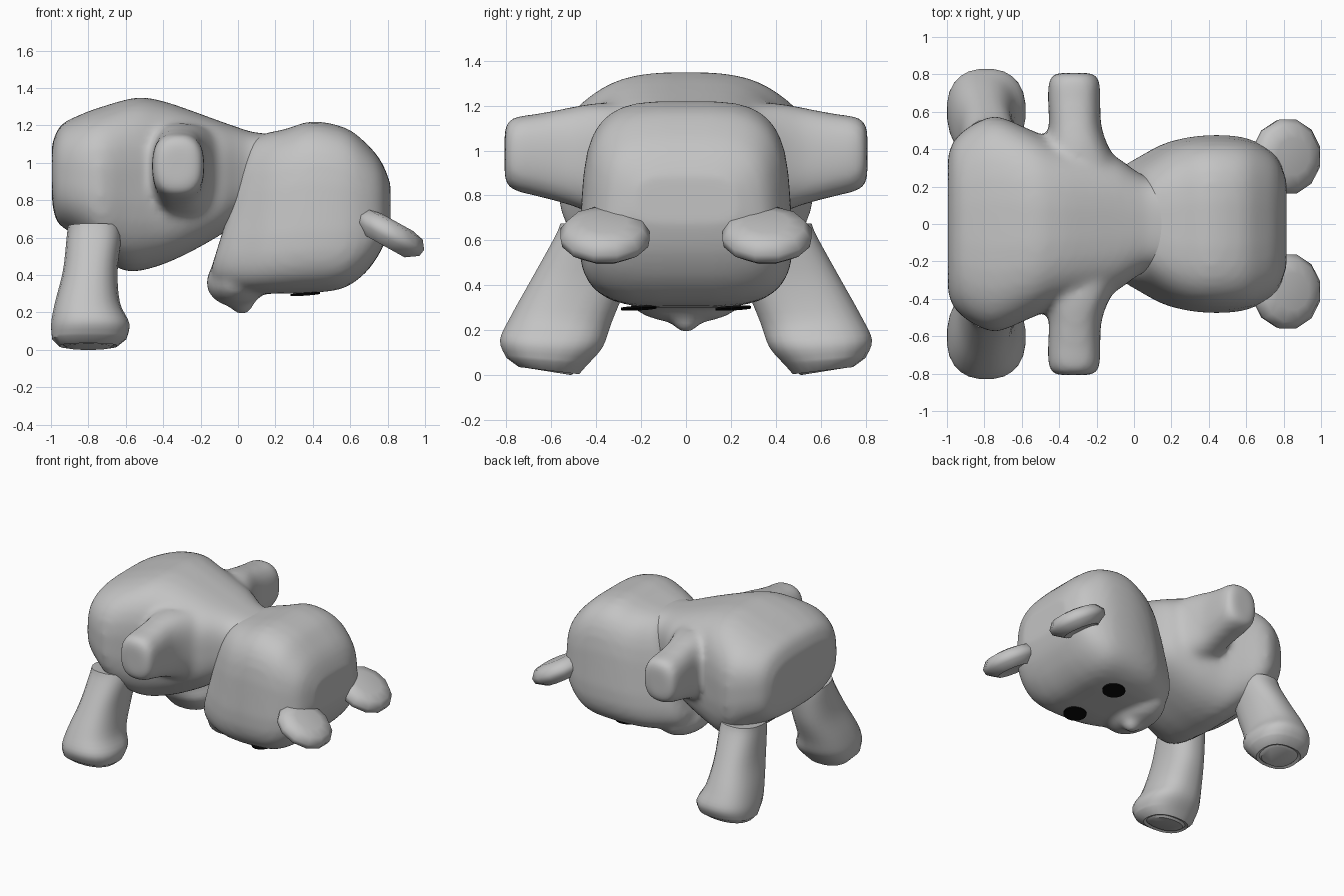
import bpy, bmesh, math
from mathutils import Vector

cube = bpy.data.objects.get("Cube")
if cube:
    bpy.data.objects.remove(cube, do_unlink=True)


def material(name, value):
    m = bpy.data.materials.new(name)
    m.use_nodes = True
    colour = (value, value, value, 1)
    m.diffuse_color = colour
    m.node_tree.nodes["Principled BSDF"].inputs["Base Color"].default_value = colour
    return m


GREY = material("plush grey", 0.55)
BLACK = material("eye black", 0.003)


def resample(rows, steps):
    """Smooth Catmull-Rom interpolation between section rows."""
    out = []
    for i in range(len(rows) - 1):
        p0, p1, p2 = rows[max(i - 1, 0)], rows[i], rows[i + 1]
        p3 = rows[min(i + 2, len(rows) - 1)]
        for k in range(steps):
            t = k / steps
            out.append([b + 0.5 * t * (c - a + t * (2*a - 5*b + 4*c - d + t * (3*(b - c) + d - a)))
                        for a, b, c, d in zip(p0, p1, p2, p3)])
    return out + [list(rows[-1])]


def power(v, e):
    return math.copysign(abs(v) ** (2 / e), v)


def add_loft(bm, rings, sides=32, e=2, taper=0):
    """Skin superellipse rings (centre, half axis, half axis), narrowing along the second axis."""
    loops = []
    for c, u, v in rings:
        c, u, v = Vector(c), Vector(u), Vector(v)
        loop = []
        for i in range(sides):
            a = math.tau * (i + 0.5) / sides
            p, q = power(math.cos(a), e), power(math.sin(a), e)
            loop.append(bm.verts.new(c + u * p * (1 - taper * q) + v * q))
        loops.append(loop)
    for a, b in zip(loops, loops[1:]):
        for i in range(sides):
            j = (i + 1) % sides
            bm.faces.new((a[i], a[j], b[j], b[i]))
    bm.faces.new(loops[0])
    bm.faces.new(loops[-1])


def add_ball(bm, centre, radii):
    ball = bmesh.ops.create_uvsphere(bm, u_segments=24, v_segments=14, radius=1)
    for v in ball["verts"]:
        v.co = Vector(centre) + Vector([a * r for a, r in zip(v.co, radii)])


def finish(name, bm, mat, blend=0, angle=40):
    bmesh.ops.recalc_face_normals(bm, faces=bm.faces[:])
    mesh = bpy.data.meshes.new(name)
    bm.to_mesh(mesh)
    bm.free()
    mesh.materials.append(mat)
    ob = bpy.data.objects.new(name, mesh)
    bpy.context.collection.objects.link(ob)
    bpy.ops.object.select_all(action="DESELECT")
    ob.select_set(True)
    bpy.context.view_layer.objects.active = ob
    if blend:
        # fuse overlapping volumes into one soft skin
        r = ob.modifiers.new("fuse", "REMESH")
        r.mode = "VOXEL"
        r.voxel_size = 0.022
        r.use_smooth_shade = True
        s = ob.modifiers.new("soften", "SMOOTH")
        s.factor = 0.5
        s.iterations = blend
    else:
        bpy.ops.object.shade_smooth_by_angle(angle=math.radians(angle))


def upright(rows):
    """Rows: bottom x, bottom z, top x, top z, half width."""
    return [(((a + c) / 2, 0, (b + d) / 2), (0, w, 0), ((c - a) / 2, 0, (d - b) / 2))
            for a, b, c, d, w in resample(rows, 4)]


# torso with both arms
body = [(-.995, .80, -.995, 1.10, .36), (-.965, .68, -.95, 1.20, .455),
        (-.85, .60, -.85, 1.255, .54), (-.73, .50, -.73, 1.30, .575),
        (-.60, .42, -.54, 1.35, .51), (-.45, .44, -.40, 1.33, .45),
        (-.28, .51, -.25, 1.28, .41), (-.10, .61, -.10, 1.225, .36),
        (0, .68, 0, 1.19, .29), (.08, .72, .08, 1.165, .25), (.22, .75, .22, 1.15, .24)]
# y, x, z, half x, half z
arm = [(.12, -.28, .91, .28, .30), (.30, -.29, .94, .215, .27), (.42, -.305, .965, .165, .245),
       (.53, -.315, .975, .14, .215), (.66, -.32, .98, .14, .185),
       (.75, -.32, .985, .138, .168), (.79, -.32, .985, .122, .148), (.808, -.32, .985, .095, .12)]
bm = bmesh.new()
add_loft(bm, upright(body), e=3)
for s in (1, -1):
    add_loft(bm, [((x, s * y, z), (hx, 0, 0), (0, 0, hz))
                  for y, x, z, hx, hz in resample(arm, 4)], e=2.6)
finish("body_and_arms", bm, GREY, blend=12)

# head with muzzle and nose
head = [(-.145, .43, -.03, .80, .22), (-.12, .35, .06, 1.10, .29),
        (0, .31, .14, 1.155, .36), (.15, .30, .25, 1.18, .43),
        (.35, .303, .40, 1.222, .465), (.55, .325, .58, 1.185, .46),
        (.68, .41, .70, 1.09, .415), (.77, .54, .77, 1.0, .345), (.815, .67, .815, .89, .23)]
bm = bmesh.new()
add_loft(bm, upright(head), e=3.7, taper=.07)
add_ball(bm, (-.01, 0, .36), (.16, .27, .13))
add_ball(bm, (.02, 0, .25), (.065, .065, .06))
finish("head", bm, GREY, blend=7)

# legs: x, y, z, half x, half y
leg = [(-.77, .40, .66, .14, .16), (-.77, .41, .60, .147, .175),
       (-.79, .475, .42, .147, .21), (-.805, .555, .25, .175, .225),
       (-.79, .60, .14, .21, .23), (-.795, .62, .06, .20, .18)]
sole = [(-.80, .61, .02, .155, .135), (-.80, .61, .028, .135, .115), (-.80, .61, .016, .12, .10)]

# ears: offset along the ear axis, radius
ear = [(.06, .10), (.045, .17), (0, .205), (-.04, .198), (-.085, .13), (-.075, .10)]
tilt = math.radians(29)
along = Vector((math.cos(tilt), 0, -math.sin(tilt)))
axis = Vector((math.sin(tilt), 0, math.cos(tilt)))

for side, s in (("left", 1), ("right", -1)):
    bm = bmesh.new()
    add_loft(bm, [((x, s * y, z), (hx, 0, 0), (0, s * hy, .016))
                  for x, y, z, hx, hy in resample(leg, 4) + sole], sides=24, e=2.4)
    finish(side + "_leg", bm, GREY)

    bm = bmesh.new()
    centre = Vector((.822, s * .36, .63))
    add_loft(bm, [(centre + axis * t, along * r, (0, r, 0)) for t, r in ear], sides=12)
    finish(side + "_ear", bm, GREY, angle=50)

    # eye plate on the underside of the face
    bm = bmesh.new()
    add_loft(bm, [((.36, s * .21, z), (.08, 0, .006), (0, .08, .004))
                  for z in (.303, .294)], sides=24)
    finish(side + "_eye", bm, BLACK)
